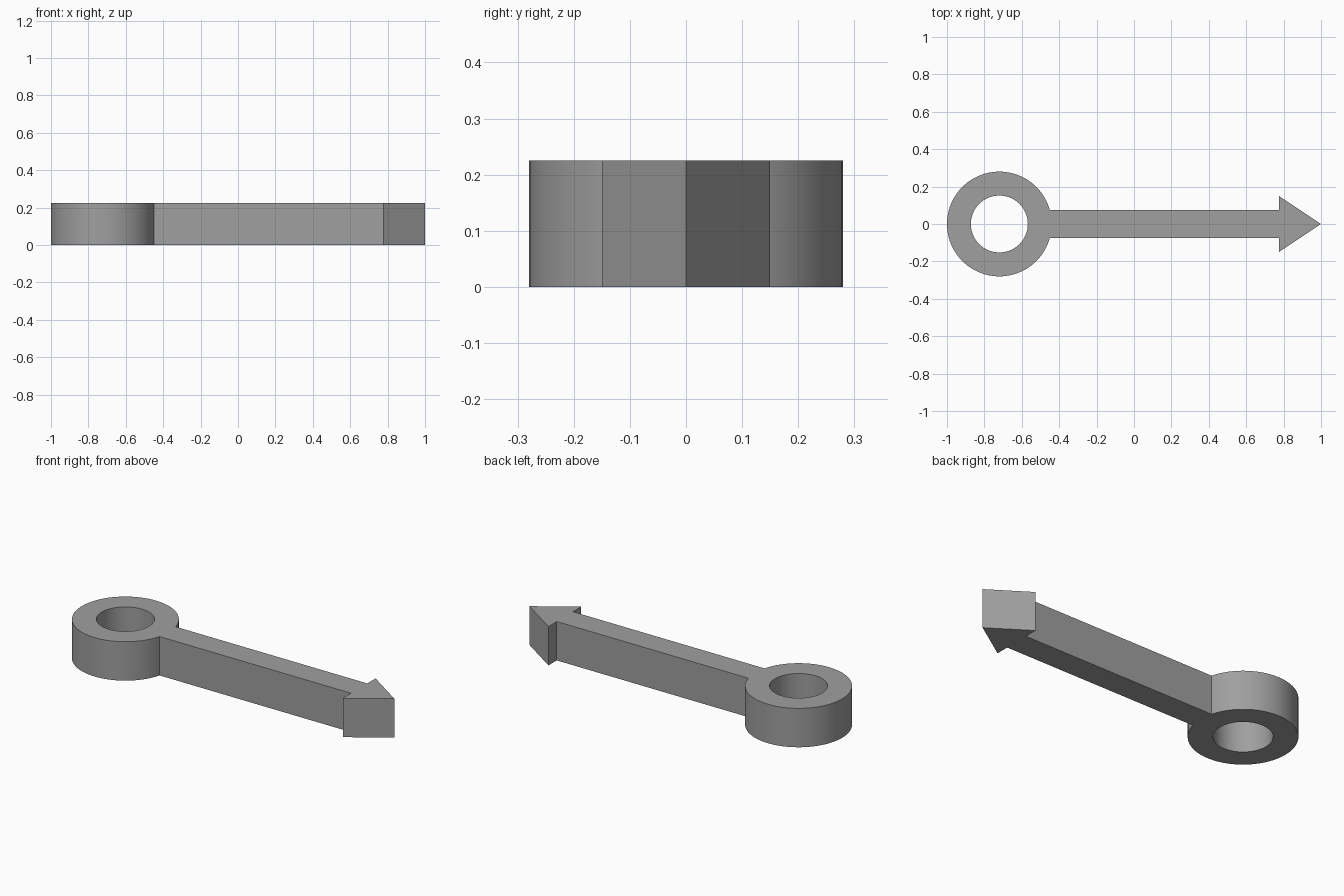
import bpy, bmesh, math

if "Cube" in bpy.data.objects:
    bpy.data.objects.remove(bpy.data.objects["Cube"])

HEIGHT = 0.225
CX, R_OUT, R_IN = -0.72, 0.28, 0.152      # ring
HALF_W = 0.074                            # shaft half width
HEAD_X, HEAD_HALF, TIP_X = 0.775, 0.15, 1.0

bm = bmesh.new()


def vert(x, y):
    return bm.verts.new((x, y, 0))


def arc(radius, start, end, steps):
    angles = [start + (end - start) * i / steps for i in range(steps + 1)]
    return [vert(CX + radius * math.cos(t), radius * math.sin(t)) for t in angles]


# Ring: open band that starts and ends where the shaft joins
a = math.asin(HALF_W / R_OUT)
outer = arc(R_OUT, a, 2 * math.pi - a, 88)
inner = arc(R_IN, a, 2 * math.pi - a, 88)
for i in range(88):
    bm.faces.new((inner[i], outer[i], outer[i + 1], inner[i + 1]))

# Ring mouth: closes the hole on the shaft side
mouth_in = [inner[-1]] + [vert(CX + R_IN * math.cos(t), R_IN * math.sin(t))
                          for t in (-a + 2 * a * i / 8 for i in range(1, 8))] + [inner[0]]
mouth_out = [outer[-1]] + [vert(outer[0].co.x, -HALF_W + 2 * HALF_W * i / 8)
                           for i in range(1, 8)] + [outer[0]]
for i in range(8):
    bm.faces.new((mouth_in[i], mouth_out[i], mouth_out[i + 1], mouth_in[i + 1]))

# Shaft
low, high = vert(HEAD_X, -HALF_W), vert(HEAD_X, HALF_W)
bm.faces.new(mouth_out[::-1] + [low, high])

# Arrow head
bm.faces.new((vert(HEAD_X, -HEAD_HALF), vert(TIP_X, 0),
              vert(HEAD_X, HEAD_HALF), high, low))

# Raise the flat outline into a solid
bmesh.ops.recalc_face_normals(bm, faces=bm.faces)
top = bmesh.ops.extrude_face_region(bm, geom=bm.faces[:])["geom"]
bmesh.ops.translate(bm, vec=(0, 0, HEIGHT),
                    verts=[g for g in top if isinstance(g, bmesh.types.BMVert)])
bmesh.ops.recalc_face_normals(bm, faces=bm.faces)

mesh = bpy.data.meshes.new("ring_arrow")
bm.to_mesh(mesh)
bm.free()
arrow = bpy.data.objects.new("ring_arrow", mesh)
bpy.context.collection.objects.link(arrow)

grey = bpy.data.materials.new("mid_grey")
grey.diffuse_color = (0.35, 0.35, 0.35, 1)
grey.use_nodes = True
grey.node_tree.nodes["Principled BSDF"].inputs["Base Color"].default_value = grey.diffuse_color
mesh.materials.append(grey)

# Smooth round walls, crisp edges
bpy.context.view_layer.objects.active = arrow
arrow.select_set(True)
bpy.ops.object.shade_smooth_by_angle(angle=math.radians(30))
